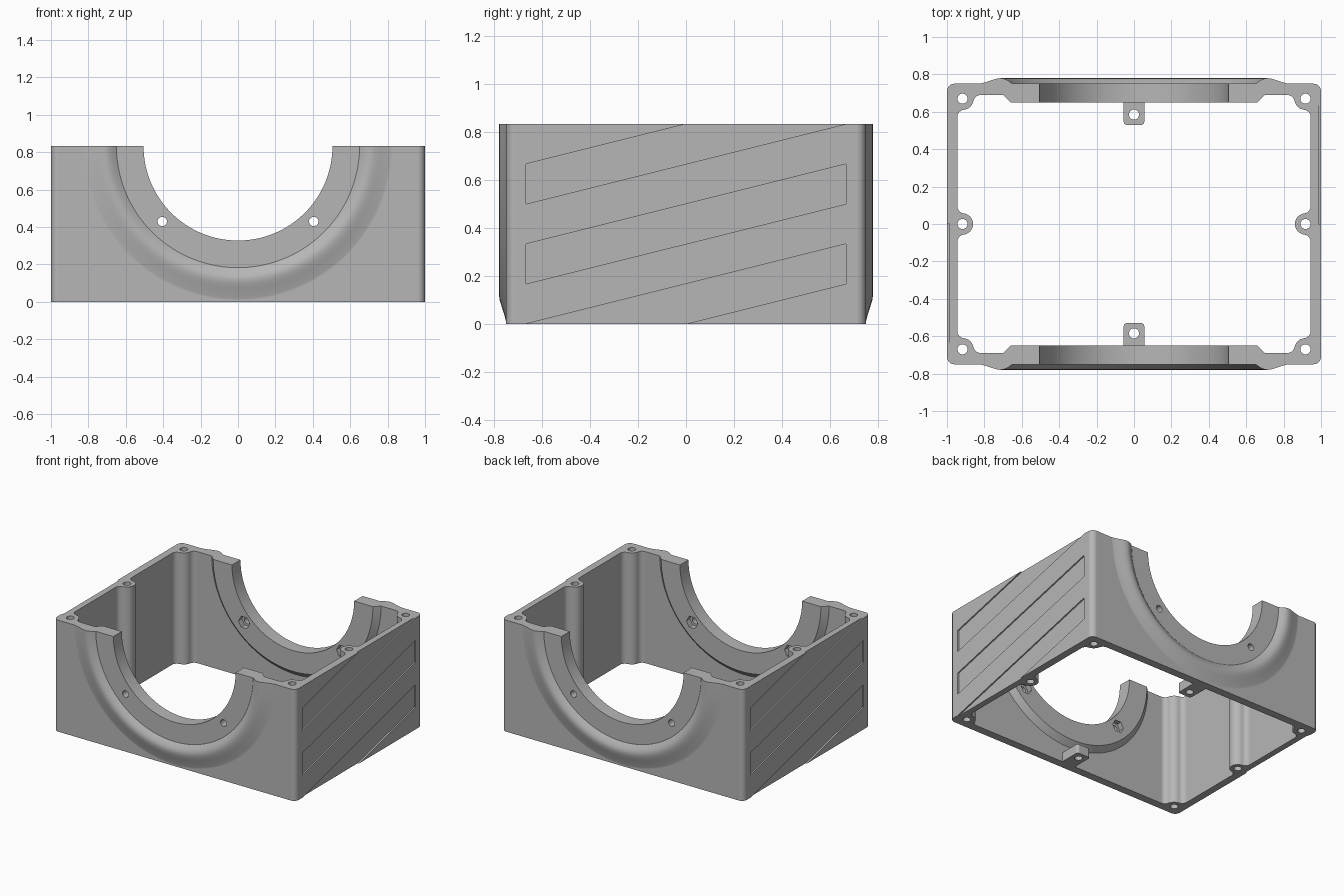
import bpy, bmesh
from math import sin, cos, pi, radians, atan2, sqrt, degrees

if "Cube" in bpy.data.objects:
    bpy.data.objects.remove(bpy.data.objects["Cube"], do_unlink=True)

H = 0.833          # housing height, also the axis height of the bore
X, Y = 1.0, 0.75   # outer half sizes
IX, IY = 0.945, 0.69   # inner half sizes
BX, BY = 0.917, 0.67   # screw positions

grey = bpy.data.materials.new("grey_plastic")
grey.use_nodes = True
colour = (0.47, 0.47, 0.47, 1)
grey.diffuse_color = colour
grey.node_tree.nodes["Principled BSDF"].inputs["Base Color"].default_value = colour


def finish(name, bm):
    bmesh.ops.recalc_face_normals(bm, faces=bm.faces)
    mesh = bpy.data.meshes.new(name)
    bm.to_mesh(mesh)
    bm.free()
    mesh.materials.append(grey)
    ob = bpy.data.objects.new(name, mesh)
    bpy.context.collection.objects.link(ob)
    return ob


def prism(name, points, place, lo, hi):
    """Extrude a 2D outline between lo and hi; place maps (u, v, w) to xyz."""
    bm = bmesh.new()
    a, b = [[bm.verts.new(place(u, v, w)) for u, v in points] for w in (lo, hi)]
    bm.faces.new(a)
    bm.faces.new(b)
    for i in range(len(a)):
        j = (i + 1) % len(a)
        bm.faces.new((a[i], a[j], b[j], b[i]))
    return finish(name, bm)


def along_x(u, v, w):
    return (w, u, v)


def along_y(u, v, w):
    return (u, w, v)


def along_z(u, v, w):
    return (u, v, w)


def arc(cx, cy, r, start, end, n=8):
    angles = [radians(start + (end - start) * i / n) for i in range(n + 1)]
    return [(cx + r * cos(t), cy + r * sin(t)) for t in angles]


def circle(cx, cy, r, n=24):
    return arc(cx, cy, r, 0, 360, n)[:-1]


def rounded_rect(x0, x1, y0, y1, r):
    return (arc(x1 - r, y0 + r, r, -90, 0) + arc(x1 - r, y1 - r, r, 0, 90)
            + arc(x0 + r, y1 - r, r, 90, 180) + arc(x0 + r, y0 + r, r, 180, 270))


def ring(name, profile, side, n=128):
    """Revolve a closed (radius, y) profile around the bore axis."""
    bm = bmesh.new()
    loops = []
    for i in range(n):
        t = 2 * pi * (i + 0.5) / n
        loops.append([bm.verts.new((r * cos(t), side * y, H + r * sin(t)))
                      for r, y in profile])
    m = len(profile)
    for i in range(n):
        a, b = loops[i], loops[(i + 1) % n]
        for k in range(m):
            l = (k + 1) % m
            bm.faces.new((a[k], a[l], b[l], b[k]))
    return finish(name, bm)


def combine(target, tool, operation):
    mod = target.modifiers.new(operation.lower(), 'BOOLEAN')
    mod.operation = operation
    mod.solver = 'EXACT'
    mod.object = tool
    bpy.context.view_layer.objects.active = target
    bpy.ops.object.modifier_apply(modifier=mod.name)
    bpy.data.objects.remove(tool, do_unlink=True)


def cavity_outline():
    """One quarter of the inner wall with filleted screw columns, mirrored."""
    f, mid_r, corner_r = 0.04, 0.057, 0.06
    fx = IX - f
    # middle column and its fillet
    d = sqrt((mid_r + f) ** 2 - (fx - BX) ** 2)
    t = degrees(atan2(d, fx - BX))
    quarter = arc(BX, 0, mid_r, 180, t) + arc(fx, d, f, t - 180, 0)
    # corner column with a fillet to each wall
    d = sqrt((corner_r + f) ** 2 - (fx - BX) ** 2)
    t = degrees(atan2(d, fx - BX))
    quarter += arc(fx, BY - d, f, 0, 180 - t)[:-1]
    fy = IY - f
    e = sqrt((corner_r + f) ** 2 - (fy - BY) ** 2)
    s = degrees(atan2(BY - fy, e))
    quarter += arc(BX, BY, corner_r, 360 - t, 180 + s)
    quarter += arc(BX - e, fy, f, s, 90)[1:]
    half = quarter + [(-x, y) for x, y in reversed(quarter)]
    pts = half + [(x, -y) for x, y in reversed(half)]
    clean = []
    for p in pts:
        if not clean or abs(p[0] - clean[-1][0]) + abs(p[1] - clean[-1][1]) > 1e-4:
            clean.append(p)
    return clean[:-1]


# Walls: rounded block with the shaped cavity removed
housing = prism("housing", rounded_rect(-X, X, -Y, Y, 0.04), along_z, -0.1, 1.0)
combine(housing, prism("cavity", cavity_outline(), along_z, -0.2, 1.1), 'DIFFERENCE')

# Raised outer ridge, inner ring and base tab on the front and back walls
ridge = [(0.636, 0.72), (0.636, 0.74), (0.65, 0.75), (0.675, 0.768), (0.695, 0.777),
         (0.713, 0.78), (0.735, 0.777), (0.76, 0.769), (0.79, 0.759), (0.815, 0.7525),
         (0.86, 0.742), (0.86, 0.72)]
inner = [(0.45, 0.65), (0.66, 0.65), (0.73, 0.72), (0.45, 0.72)]
for side in (-1, 1):
    combine(housing, ring("ridge", ridge, side), 'UNION')
    combine(housing, ring("inner_ring", inner, side), 'UNION')
    ends = sorted((side * 0.53, side * 0.72))
    tab = rounded_rect(-0.055, 0.055, *ends, 0.018)
    combine(housing, prism("base_tab", tab, along_z, -0.1, 0.07), 'UNION')

# Bore through both walls
combine(housing, prism("bore", circle(0, H, 0.505, 128), along_y, -1, 1), 'DIFFERENCE')

# Vertical screw holes in the columns and tabs
spots = [(sx * BX, y) for sx in (-1, 1) for y in (-BY, 0, BY)]
spots += [(0, -0.585), (0, 0.585)]
for x, y in spots:
    combine(housing, prism("screw_hole", circle(x, y, 0.027), along_z, -0.2, 1.1),
            'DIFFERENCE')

# Ring screw holes with hexagonal nut pockets inside
for x in (-0.405, 0.405):
    combine(housing, prism("ring_hole", circle(x, 0.43, 0.025), along_y, -1, 1),
            'DIFFERENCE')
    combine(housing, prism("nut_pockets", circle(x, 0.43, 0.047, 6), along_y, -0.69, 0.69),
            'DIFFERENCE')

# Slanted shallow grooves on both side walls
for side in (-1, 1):
    for z in (-0.1667, 0.1667, 0.5):
        a, rise, width = 0.667, 0.3333, 0.1667
        stripe = [(-a, z), (a, z + rise), (a, z + rise + width), (-a, z + width)]
        stripe = [(side * y, h) for y, h in stripe]
        combine(housing, prism("groove", stripe, along_x, side * 0.99, side * 1.1),
                'DIFFERENCE')

# Trim flat at the base and at the split plane
slab = [(-2, -2), (2, -2), (2, 2), (-2, 2)]
combine(housing, prism("trim", slab, along_z, 0, H), 'INTERSECT')

# Smooth curves, keeping flat faces flat
bpy.ops.object.select_all(action='DESELECT')
housing.select_set(True)
bpy.context.view_layer.objects.active = housing
bpy.ops.object.shade_smooth_by_angle(angle=radians(30))
weighted = housing.modifiers.new("flat_normals", 'WEIGHTED_NORMAL')
weighted.keep_sharp = True
